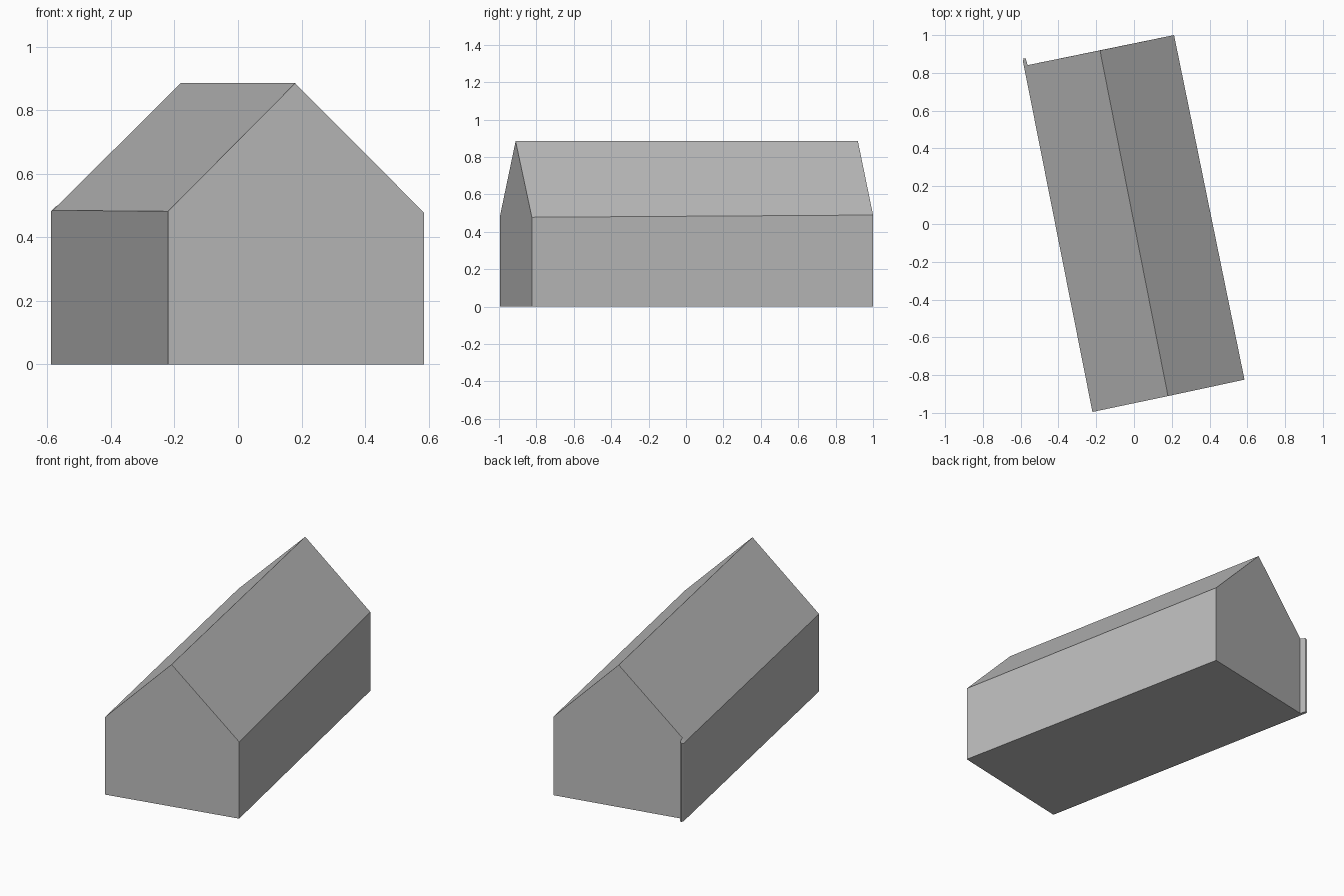
import bpy
import bmesh

default = bpy.data.objects.get("Cube")
if default:
    bpy.data.objects.remove(default, do_unlink=True)

grey = bpy.data.materials.new("plain grey")
grey.use_nodes = True
colour = (0.5, 0.5, 0.5, 1.0)
grey.diffuse_color = colour
grey.node_tree.nodes["Principled BSDF"].inputs["Base Color"].default_value = colour


def loft(name, first, second, open_sides=()):
    """Joins two matching outlines, caps both ends, leaves listed sides open."""
    bm = bmesh.new()
    a = [bm.verts.new(p) for p in first]
    b = [bm.verts.new(p) for p in second]
    bm.faces.new(a)
    bm.faces.new(b[::-1])
    n = len(a)
    for i in range(n):
        if i not in open_sides:
            j = (i + 1) % n
            bm.faces.new((a[j], a[i], b[i], b[j]))
    bmesh.ops.recalc_face_normals(bm, faces=bm.faces)
    mesh = bpy.data.meshes.new(name)
    bm.to_mesh(mesh)
    bm.free()
    mesh.materials.append(grey)
    obj = bpy.data.objects.new(name, mesh)
    bpy.context.collection.objects.link(obj)
    return obj


def gable(right, ridge, left, right_eave, left_eave):
    """Five-sided gable outline standing on the ground."""
    return [(*right, 0), (*left, 0), (*left, left_eave),
            (*ridge, 0.885), (*right, right_eave)]


# House body with its pitched roof, turned slightly on its plot
front = gable((-0.22, -0.995), (0.18, -0.911), (0.585, -0.824), 0.482, 0.478)
back = gable((-0.583, 0.837), (-0.18, 0.919), (0.212, 1.0), 0.485, 0.49)
loft("house_body", front, back)

# Short wall stub beyond the back right corner, its top following the roof
plan = [(-0.583, 0.837, 0.485), (-0.588, 0.862, 0.483), (-0.584, 0.878, 0.487),
        (-0.573, 0.875, 0.497), (-0.563, 0.841, 0.503)]
loft("wall_stub", [(x, y, 0) for x, y, z in plan], plan, open_sides=(4,))
